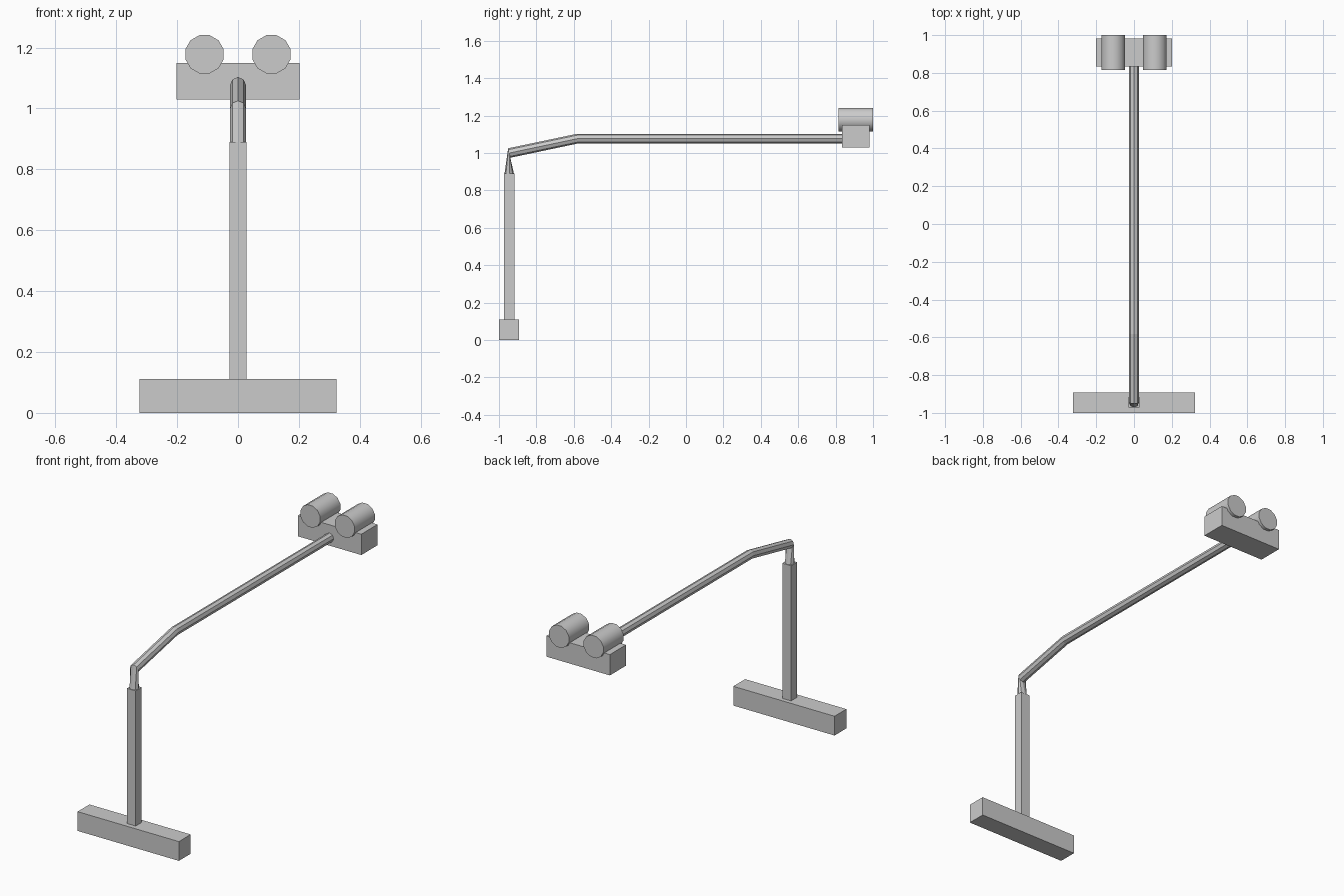
import bpy
import bmesh
import math
from mathutils import Vector

cube = bpy.data.objects.get("Cube")
if cube:
    bpy.data.objects.remove(cube, do_unlink=True)

GREY = (0.6, 0.6, 0.6, 1)
grey = bpy.data.materials.new("plain grey")
grey.use_nodes = True
grey.diffuse_color = GREY
grey.node_tree.nodes["Principled BSDF"].inputs["Base Color"].default_value = GREY


def finish(name, bm):
    bmesh.ops.recalc_face_normals(bm, faces=bm.faces)
    mesh = bpy.data.meshes.new(name)
    bm.to_mesh(mesh)
    bm.free()
    mesh.materials.append(grey)
    obj = bpy.data.objects.new(name, mesh)
    bpy.context.collection.objects.link(obj)
    return obj


def box(name, low, high):
    low, high = Vector(low), Vector(high)
    bm = bmesh.new()
    bmesh.ops.create_cube(bm, size=1)
    bmesh.ops.scale(bm, vec=high - low, verts=bm.verts)
    bmesh.ops.translate(bm, vec=(low + high) / 2, verts=bm.verts)
    return finish(name, bm)


def tube(name, stations, radius, sides, turn=0.0):
    """Loft rings along the yz plane; each station is (x, y, z, pitch)."""
    bm = bmesh.new()
    rings = []
    for x, y, z, pitch in stations:
        ring = []
        for i in range(sides):
            a = 2 * math.pi * (i + turn) / sides
            up = radius * math.cos(a)
            ring.append(bm.verts.new((x + radius * math.sin(a),
                                      y - up * math.sin(pitch),
                                      z + up * math.cos(pitch))))
        rings.append(ring)
    for a, b in zip(rings, rings[1:]):
        for i in range(sides):
            j = (i + 1) % sides
            bm.faces.new((a[i], a[j], b[j], b[i])).smooth = sides > 8
    bm.faces.new(rings[0])
    bm.faces.new(rings[-1])
    obj = finish(name, bm)
    if sides > 8:
        obj.data.set_sharp_from_angle(angle=math.radians(40))
    return obj


# Foot and upright
box("base_bar", (-0.323, -1, 0), (0.323, -0.892, 0.111))
box("post", (-0.028, -0.972, 0.111), (0.028, -0.917, 0.89))

# Bent arm, each ring facing along the next run
tube("arm", [(0, -0.945, 0.885, math.pi / 2),
             (0, -0.945, 1.0, math.radians(13)),
             (0, -0.58, 1.077, math.radians(6)),
             (0, 0.86, 1.077, 0)], 0.026, 8)

# Head with two barrels
box("head_block", (-0.202, 0.835, 1.03), (0.202, 0.982, 1.15))
for side, x in (("left", 0.11), ("right", -0.11)):
    tube(side + "_barrel", [(x, 0.815, 1.178, 0), (x, 1, 1.178, 0)], 0.065, 12, 0.5)
